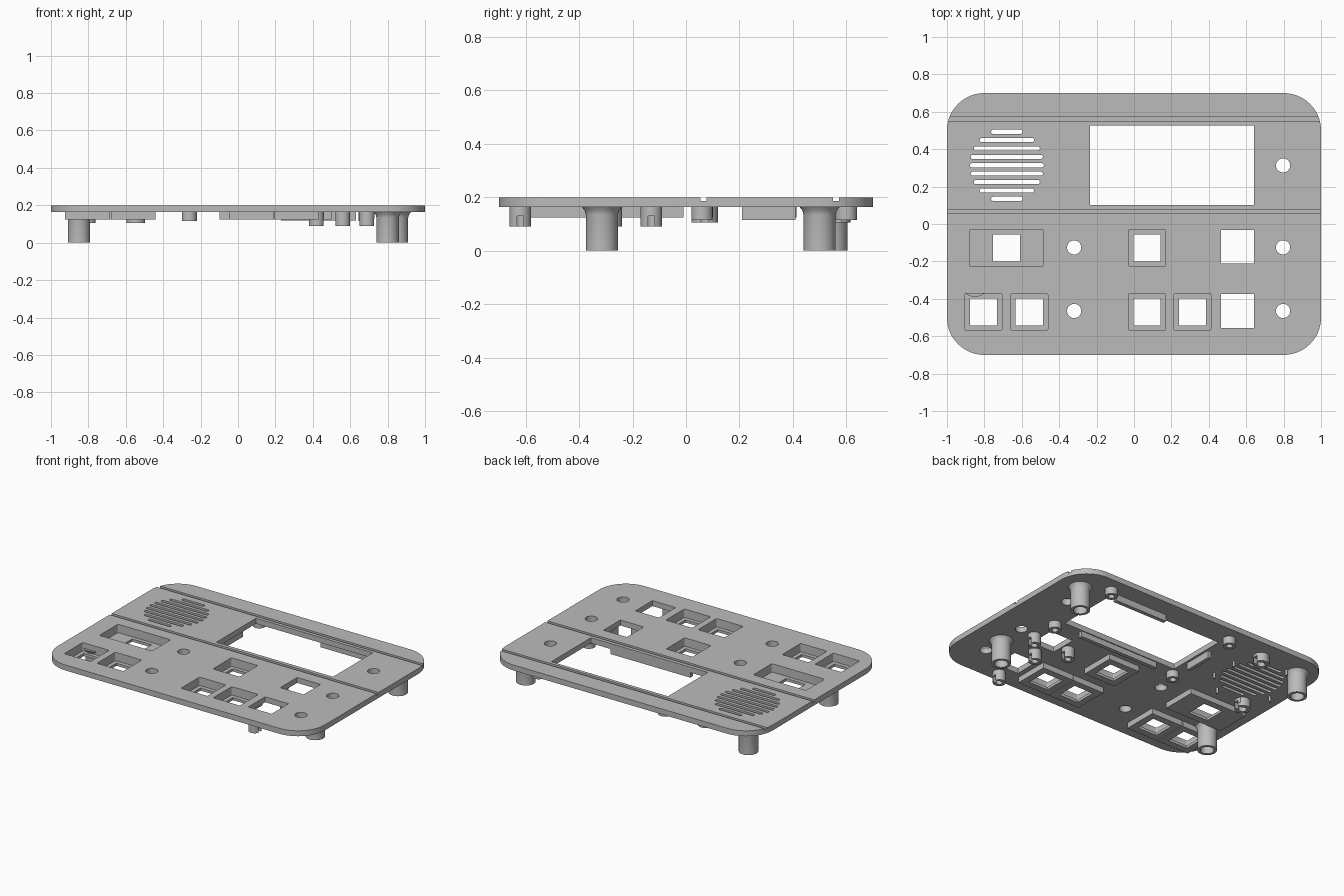
import bpy, bmesh, math
from math import sin, cos, pi, sqrt

old = bpy.data.objects.get("Cube")
if old:
    bpy.data.objects.remove(old, do_unlink=True)

TOP, UNDER, TRAY = 0.2, 0.163, 0.125

grey = bpy.data.materials.new("panel grey")
grey.use_nodes = True
colour = (0.5, 0.5, 0.5, 1)
grey.diffuse_color = colour
grey.node_tree.nodes["Principled BSDF"].inputs["Base Color"].default_value = colour


def outline(x, y, w, d, r=0, seg=8):
    """Rectangle outline, optionally with rounded corners."""
    pts = []
    for k, (sx, sy) in enumerate([(1, 1), (-1, 1), (-1, -1), (1, -1)]):
        cx, cy = x + sx * (w / 2 - r), y + sy * (d / 2 - r)
        steps = seg if r else 0
        for i in range(steps + 1):
            a = (k + (i / steps if steps else 0)) * pi / 2
            pts.append((cx + r * cos(a), cy + r * sin(a)))
    return pts


def circle(x, y, r, n=32):
    return [(x + r * cos(2 * pi * i / n), y + r * sin(2 * pi * i / n)) for i in range(n)]


def prism(bm, pts, z0, z1):
    low = [bm.verts.new((x, y, z0)) for x, y in pts]
    high = [bm.verts.new((x, y, z1)) for x, y in pts]
    bm.faces.new(low[::-1])
    bm.faces.new(high)
    for i in range(len(pts)):
        j = (i + 1) % len(pts)
        bm.faces.new((low[i], low[j], high[j], high[i]))


def make(name, bm):
    mesh = bpy.data.meshes.new(name)
    bmesh.ops.recalc_face_normals(bm, faces=bm.faces)
    bm.to_mesh(mesh)
    bm.free()
    mesh.materials.append(grey)
    obj = bpy.data.objects.new(name, mesh)
    bpy.context.collection.objects.link(obj)
    return obj


def solids(name, parts):
    """One object from a list of (outline, bottom, top) prisms."""
    bm = bmesh.new()
    for pts, z0, z1 in parts:
        prism(bm, pts, z0, z1)
    return make(name, bm)


def select(obj):
    bpy.ops.object.select_all(action='DESELECT')
    obj.select_set(True)
    bpy.context.view_layer.objects.active = obj


def cut(obj, parts):
    cutter = solids("cutter", parts)
    cutter.hide_render = True
    mod = obj.modifiers.new("cut", 'BOOLEAN')
    mod.operation, mod.solver, mod.object = 'DIFFERENCE', 'EXACT', cutter
    select(obj)
    bpy.ops.object.modifier_apply(modifier=mod.name)
    bpy.data.objects.remove(cutter, do_unlink=True)


def smooth(obj):
    select(obj)
    bpy.ops.object.shade_smooth_by_angle(angle=math.radians(35))


def lathe(name, x, y, profile, n=32):
    """Closed (radius, z) profile revolved about a vertical axis."""
    bm = bmesh.new()
    rings = [[bm.verts.new((px, py, z)) for px, py in circle(x, y, r, n)] for r, z in profile]
    for a, b in zip(rings, rings[1:] + rings[:1]):
        for i in range(n):
            j = (i + 1) % n
            bm.faces.new((a[i], a[j], b[j], b[i]))
    obj = make(name, bm)
    smooth(obj)
    return obj


# Button pockets: centre, width, opening size
pockets = [(-0.682, -0.128, 0.395)] + [
    (x, y, 0.198) for x, y in
    [(-0.805, -0.47), (-0.56, -0.47), (0.07, -0.128), (0.07, -0.47), (0.312, -0.47)]]
DEPTH, OPEN, WALL = 0.198, 0.145, 0.02

# Panel with its grooves, pockets, windows, holes and speaker grille
panel = solids("panel", [(outline(0, 0, 2, 1.4, 0.2, 16), UNDER, TOP)])
through = [(outline(x, y, w, DEPTH, 0.008, 3), 0.1, 0.3) for x, y, w in pockets]
through += [(outline(0.203, 0.315, 0.875, 0.425), 0.1, 0.3)]
through += [(outline(0.553, y, 0.175, 0.18), 0.1, 0.3) for y in (-0.122, -0.465)]
through += [(circle(x, y, 0.038), 0.1, 0.3) for x, y in
            [(0.797, 0.313), (0.797, -0.125), (0.797, -0.465), (-0.32, -0.125), (-0.32, -0.465)]]
SX, SY = -0.68, 0.314
for i in range(-4, 5):
    dy = i * 0.0448
    half = sqrt(0.198 ** 2 - dy ** 2)
    through.append((outline(SX, SY + dy, 2 * half, 0.022, 0.0105, 5), 0.1, 0.3))
cut(panel, through)
cut(panel, [(outline(0, y, 2.2, 0.022), 0.187, 0.3) for y in (0.562, 0.066)])
smooth(panel)

# Button trays hanging under the panel
for x, y, w in pockets:
    ox = x if w < 0.3 else -0.682
    tray = solids("button_tray", [(outline(x, y, w + 2 * WALL, DEPTH + 2 * WALL), TRAY, UNDER + 0.002)])
    cut(tray, [(outline(x, y, w, DEPTH, 0.008, 3), TRAY + 0.018, 0.3)])
    cut(tray, [(outline(ox, y, OPEN, OPEN), 0, 0.3)])

# Tall hollow corner standoffs with flared bases
for x, y in [(0.8, -0.315), (0.85, 0.5), (-0.85, 0.545), (-0.85, -0.315)]:
    lathe("standoff", x, y, [(0.042, 0), (0.06, 0), (0.06, 0.135), (0.064, 0.15),
                             (0.075, UNDER + 0.001), (0.042, UNDER + 0.001)])


def post(name, x, y, r, tip, notch=False):
    obj = lathe(name, x, y, [(r * 0.5, tip), (r, tip), (r, UNDER + 0.001), (r * 0.5, UNDER + 0.001)], 24)
    if notch:
        cut(obj, [(outline(x + r, y, 2 * r, r * 0.6), tip - 0.01, tip + 0.04)])
        smooth(obj)


# Display mounting posts
for x in (-0.26, 0.685):
    for y in (0.06, 0.6):
        post("display_post", x, y, 0.04, 0.115)

# Posts beside the two square switch windows
for x, y in [(0.42, -0.13), (0.69, -0.13), (0.56, -0.28), (0.56, -0.62)]:
    post("switch_post", x, y, 0.04, 0.09, True)

# Speaker clamps and locating pins
for x, y in [(-0.545, 0.565), (-0.81, 0.07)]:
    post("speaker_clamp", x, y, 0.05, 0.105, True)
pins = [(SX + 0.24 * cos(a), SY + 0.24 * sin(a)) for a in [(i + 0.5) * pi / 4 for i in range(8)]]
solids("speaker_pins", [(circle(x, y, 0.008, 12), 0.125, UNDER + 0.001) for x, y in pins])

# Ribs around the display window
solids("display_ribs", [
    (outline(0.2, 0.083, 0.6, 0.026), 0.125, UNDER + 0.001),
    (outline(0.43, 0.567, 0.4, 0.026), 0.118, UNDER + 0.001),
    (outline(-0.262, 0.31, 0.024, 0.2), 0.115, UNDER + 0.001)])
